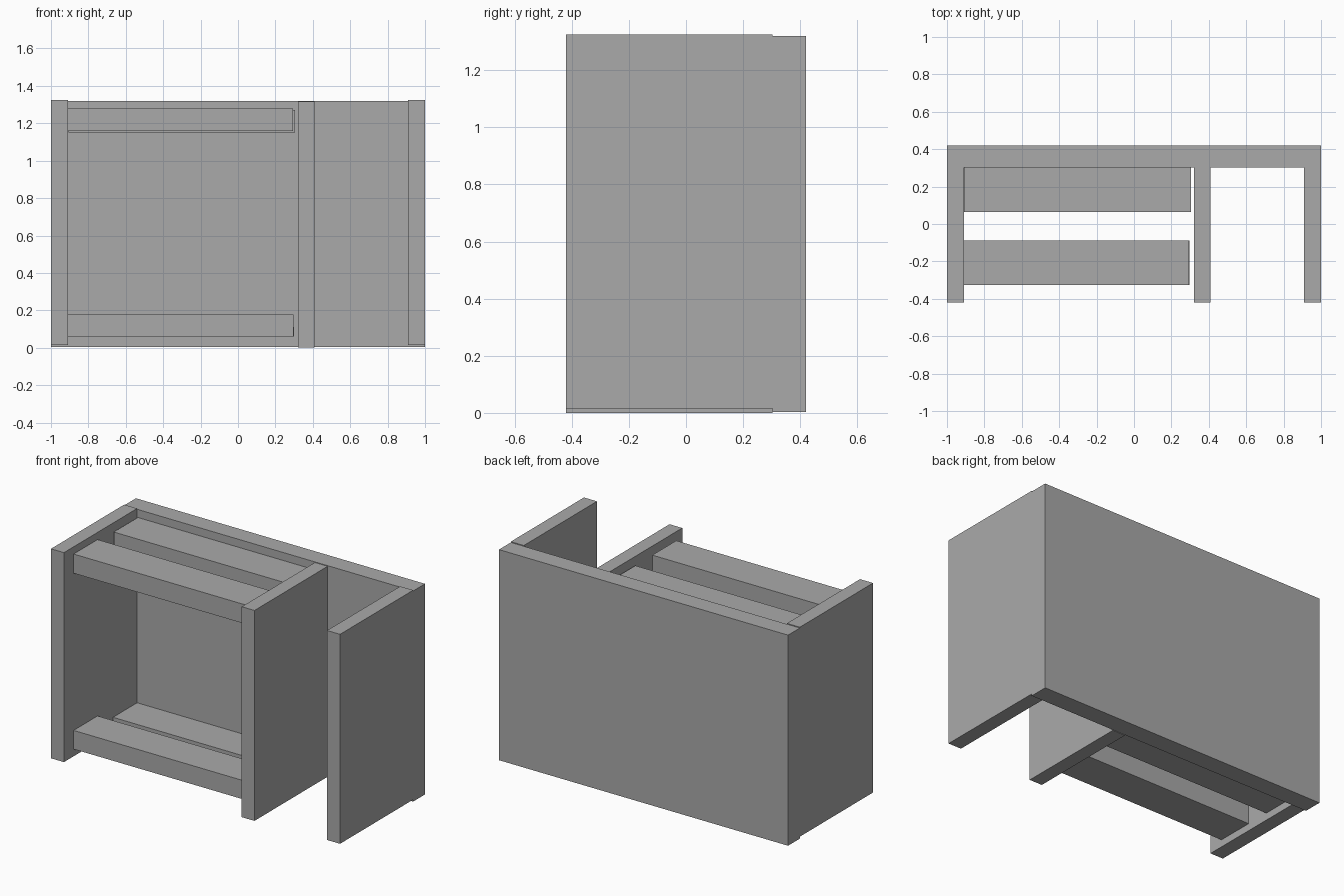
import bpy

# Remove the default cube
default = bpy.data.objects.get("Cube")
if default:
    bpy.data.objects.remove(default, do_unlink=True)

# Single flat grey
grey = bpy.data.materials.new("plain grey")
grey.use_nodes = True
GREY = (0.4, 0.4, 0.4, 1)
grey.diffuse_color = GREY
grey.node_tree.nodes["Principled BSDF"].inputs["Base Color"].default_value = GREY


def board(name, x, y, z):
    """Rectangular board spanning the given (low, high) ranges."""
    spans = (x, y, z)
    bpy.ops.mesh.primitive_cube_add(size=1, location=[(a + b) / 2 for a, b in spans])
    obj = bpy.context.object
    obj.name = name
    obj.scale = [b - a for a, b in spans]
    bpy.ops.object.transform_apply(location=False, rotation=False, scale=True)
    obj.data.materials.append(grey)
    return obj


# Upright panels: full-width back, two sides and a divider
depth = (-0.42, 0.303)
board("back_panel", (-1, 1), (0.303, 0.42), (0.003, 1.32))
for name, side in (("right_side_panel", -1), ("left_side_panel", 1)):
    board(name, sorted((side, side * 0.91)), depth, (0.015, 1.325))
board("divider_panel", (0.32, 0.408), depth, (0, 1.316))

# Rails between the right side panel and the divider
front, rear = (-0.325, -0.088), (0.065, 0.303)
board("top_front_rail", (-0.91, 0.295), front, (1.16, 1.28))
board("top_rear_rail", (-0.905, 0.305), rear, (1.15, 1.27))
board("bottom_front_rail", (-0.91, 0.298), front, (0.06, 0.177))
board("bottom_rear_rail", (-0.91, 0.3), rear, (0.06, 0.11))
